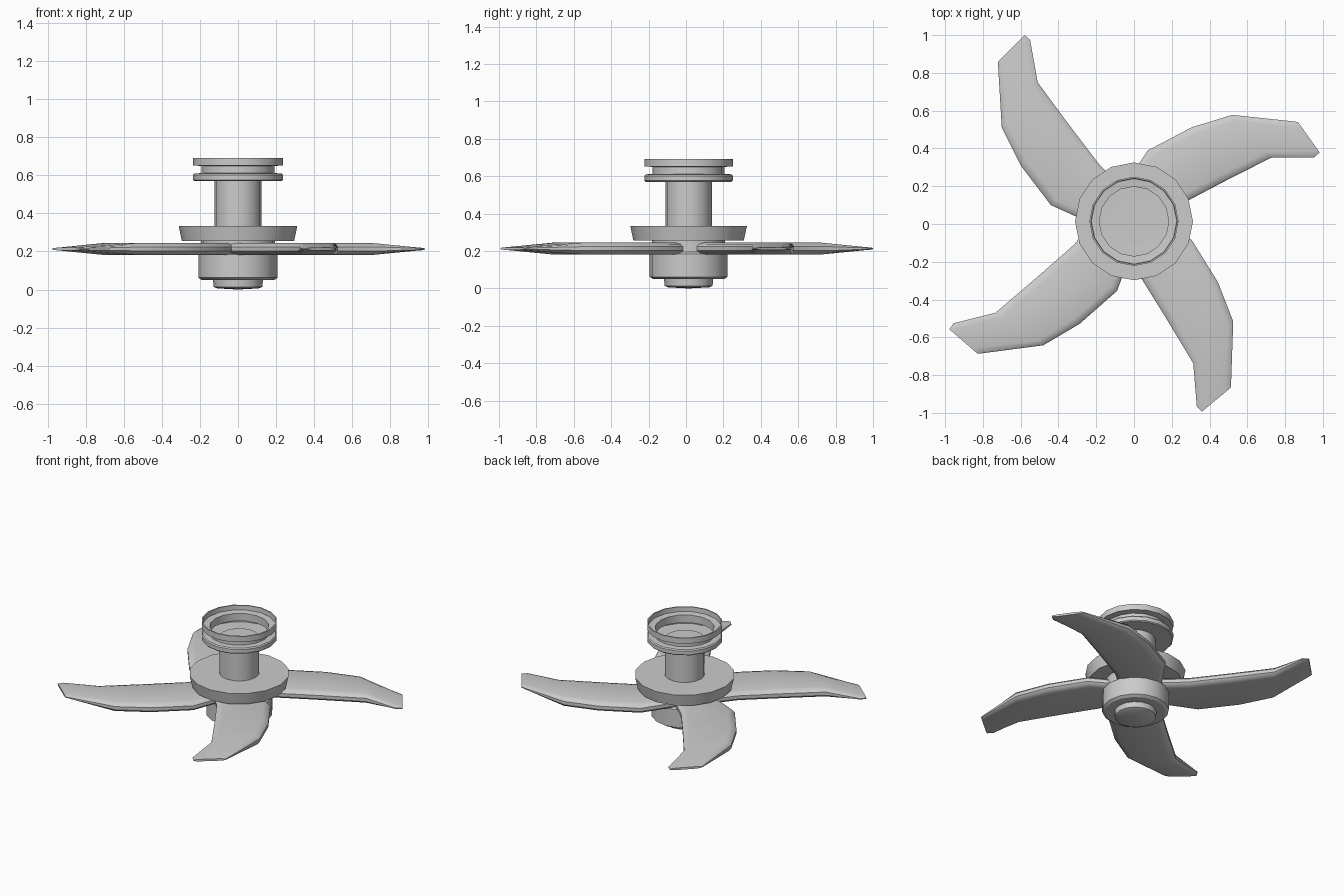
import bpy, bmesh, math
from mathutils import Vector, Matrix

if "Cube" in bpy.data.objects:
    bpy.data.objects.remove(bpy.data.objects["Cube"])

CY = 0.014  # hub axis sits slightly behind the blade bounds centre
SEG = 16


def finish(name, bm, recalc=True):
    bmesh.ops.remove_doubles(bm, verts=bm.verts, dist=1e-5)
    if recalc:
        bmesh.ops.recalc_face_normals(bm, faces=bm.faces)
    me = bpy.data.meshes.new(name)
    bm.to_mesh(me)
    bm.free()
    ob = bpy.data.objects.new(name, me)
    bpy.context.collection.objects.link(ob)
    bpy.ops.object.select_all(action='DESELECT')
    ob.select_set(True)
    bpy.context.view_layer.objects.active = ob
    bpy.ops.object.shade_smooth_by_angle(angle=math.radians(32))
    return ob


def lathe(name, profile):
    """Revolve (radius, z) points about the hub axis."""
    bm = bmesh.new()
    vs = [bm.verts.new((r, 0, z)) for r, z in profile]
    es = [bm.edges.new(p) for p in zip(vs, vs[1:])]
    bmesh.ops.spin(bm, geom=vs + es, cent=(0, 0, 0), axis=(0, 0, 1),
                   angle=math.tau, steps=SEG, use_merge=True)
    bmesh.ops.translate(bm, verts=bm.verts, vec=(0, CY, 0))
    return finish(name, bm)


# Hub parts, bottom to top
lathe("hub_cap", [(0, 0.0), (0.11, 0.006), (0.128, 0.014), (0.132, 0.055), (0, 0.055)])
lathe("lower_hub", [(0, 0.05), (0.19, 0.05), (0.208, 0.062), (0.208, 0.185),
                    (0.195, 0.195), (0.195, 0.26), (0, 0.26)])
lathe("collar_disc", [(0, 0.255), (0.295, 0.255), (0.312, 0.335), (0, 0.335)])
lathe("shaft", [(0, 0.33), (0.124, 0.33), (0.124, 0.572), (0, 0.572)])

# Open-topped pulley shell with a groove
lathe("pulley", [(0.124, 0.57), (0.23, 0.57), (0.236, 0.576), (0.236, 0.602),
                 (0.23, 0.61), (0.192, 0.612), (0.192, 0.65), (0.236, 0.652),
                 (0.236, 0.692), (0.228, 0.692), (0.226, 0.66), (0.184, 0.656),
                 (0.184, 0.604), (0.224, 0.6), (0.224, 0.58), (0.124, 0.578)])

# Blade stations: outer edge, inner edge, half thickness
STATIONS = [((-.22, .00), (-.06, .20), .032),
            ((-.44, .10), (-.18, .31), .032),
            ((-.60, .31), (-.34, .52), .032),
            ((-.70, .51), (-.51, .75), .032),
            ((-.72, .845), (-.55, .975), .009),
            ((-.72, .86), (-.58, 1.0), .007)]
# Cross-section: distance in from the edge, height factor
EDGE = [(0.0, .35), (.012, .75), (.04, 1.0)]
PIVOT = Vector((-.575, .658))
MID_Z = 0.213


def blade(name, angle, centre):
    bm = bmesh.new()
    rot = Matrix.Rotation(math.radians(angle), 2)
    rings = []
    for a, b, h in STATIONS:
        a = rot @ (Vector(a) - PIVOT) + Vector(centre)
        b = rot @ (Vector(b) - PIVOT) + Vector(centre)
        d = (b - a).normalized()
        top = [(a + d * i, f * h) for i, f in EDGE]
        top += [(b - d * i, f * h) for i, f in reversed(EDGE)]
        loop = top + [(p, -z) for p, z in reversed(top)]
        rings.append([bm.verts.new((p.x, p.y, MID_Z + z)) for p, z in loop])
    for r, s in zip(rings, rings[1:]):
        for i in range(len(r)):
            j = (i + 1) % len(r)
            bm.faces.new((r[i], r[j], s[j], s[i]))
    bm.faces.new(rings[0])
    bm.faces.new(rings[-1])
    return finish(name, bm)


# Four unevenly placed blades
for i, (ang, c) in enumerate([(0, (-.575, .658)), (-99.5, (.645, .43)),
                              (-185.4, (.387, -.652)), (94, (-.637, -.528))]):
    blade(f"blade_{i + 1}", ang, c)
